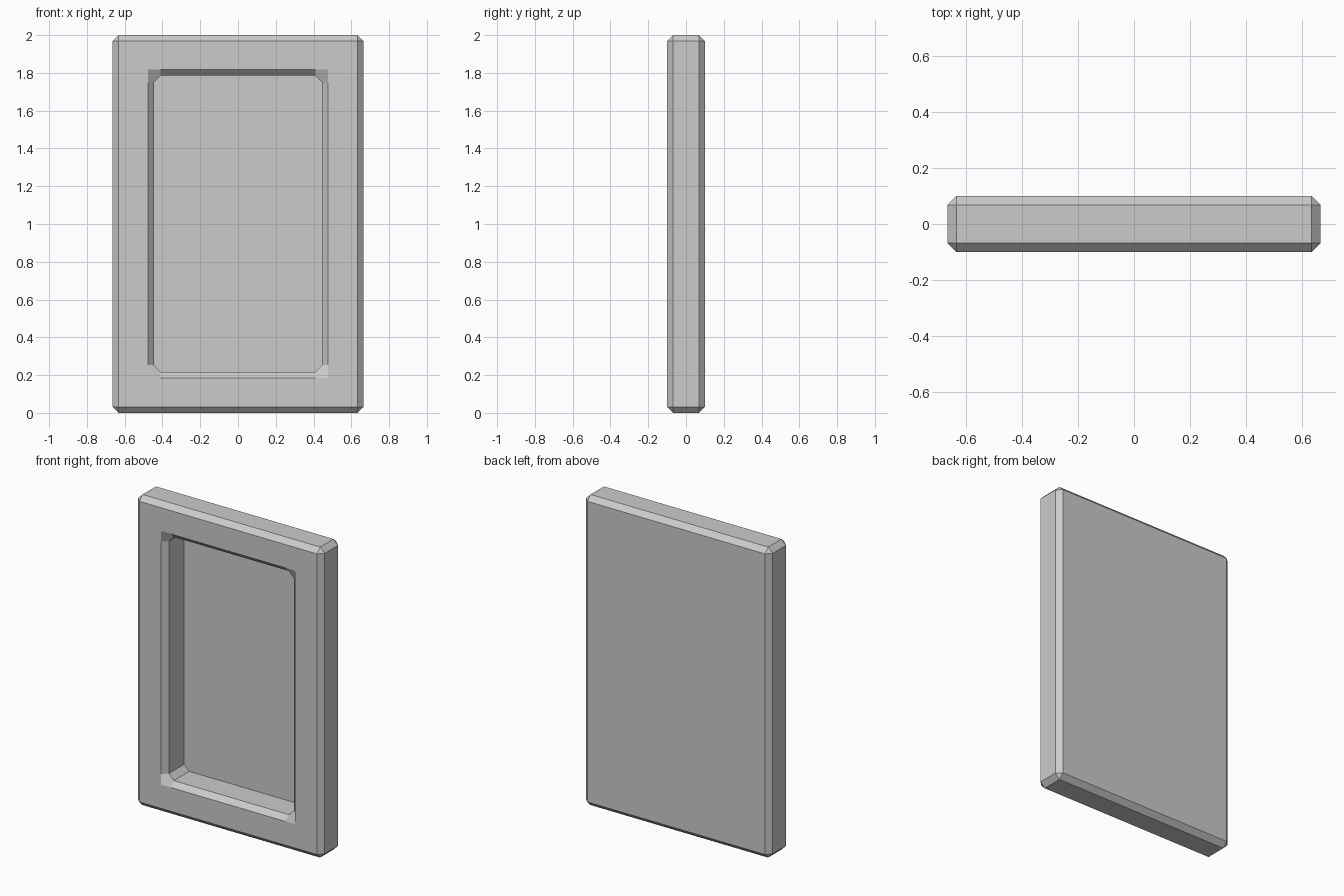
import bpy, bmesh

if "Cube" in bpy.data.objects:
    bpy.data.objects.remove(bpy.data.objects["Cube"])

W, D, H, C = 0.665, 0.1, 2.0, 0.032   # half width, half depth, height, chamfer
RX, Z0, Z1 = 0.477, 0.185, 1.818      # recess rim
CUT = 0.068                           # length of the corner patches
FLOOR = 0.088                         # depth position of the recess floor

bm = bmesh.new()

# Chamfered slab
bmesh.ops.create_cube(bm, size=1)
for v in bm.verts:
    v.co = (v.co.x * 2 * W, v.co.y * 2 * D, (v.co.z + 0.5) * H)
bmesh.ops.bevel(bm, geom=bm.edges[:], offset=C, segments=1, affect='EDGES')

# Open the front face, keeping its four corners in order
front = min(bm.faces, key=lambda f: f.calc_center_median().y)
zm = H / 2
corner = {(v.co.x > 0, v.co.z > zm): v for v in front.verts}
bmesh.ops.delete(bm, geom=[front], context='FACES_ONLY')

# Recess corners, counter-clockwise seen from the front
signs = [(-1, -1), (1, -1), (1, 1), (-1, 1)]
rim, lip, floor = [], [], []
for i, (sx, sz) in enumerate(signs):
    x, z = sx * RX, (Z0 if sz < 0 else Z1)
    xc, zc = x - sx * CUT, z - sz * CUT
    xi, zi = x - sx * C, z - sz * C
    a = [(x, zc), (x, z), (xc, z)]
    b = [(xi, zc), (xc, zi)]
    if i % 2:
        a.reverse()
        b.reverse()
    rim.append([bm.verts.new((p, -D, q)) for p, q in a])
    lip.append([bm.verts.new((p, -D + C, q)) for p, q in b])
    floor.append([bm.verts.new((p, FLOOR, q)) for p, q in b])

outer = [corner[(sx > 0, sz > 0)] for sx, sz in signs]
for i in range(4):
    j = (i + 1) % 4
    # Front border
    bm.faces.new([outer[i], outer[j], rim[j][1], rim[j][0], rim[i][2], rim[i][1]])
    # Sloped rim and its corner patch
    bm.faces.new([rim[i][2], rim[j][0], lip[j][0], lip[i][1]])
    bm.faces.new(rim[i] + [lip[i][1], lip[i][0]])
    # Recess walls
    bm.faces.new([lip[i][1], lip[j][0], floor[j][0], floor[i][1]])
    bm.faces.new([lip[i][0], lip[i][1], floor[i][1], floor[i][0]])
bm.faces.new([v for pair in floor for v in pair])
bmesh.ops.recalc_face_normals(bm, faces=bm.faces[:])

mesh = bpy.data.meshes.new("recessed_panel")
bm.to_mesh(mesh)
bm.free()
bpy.context.collection.objects.link(bpy.data.objects.new("recessed_panel", mesh))
